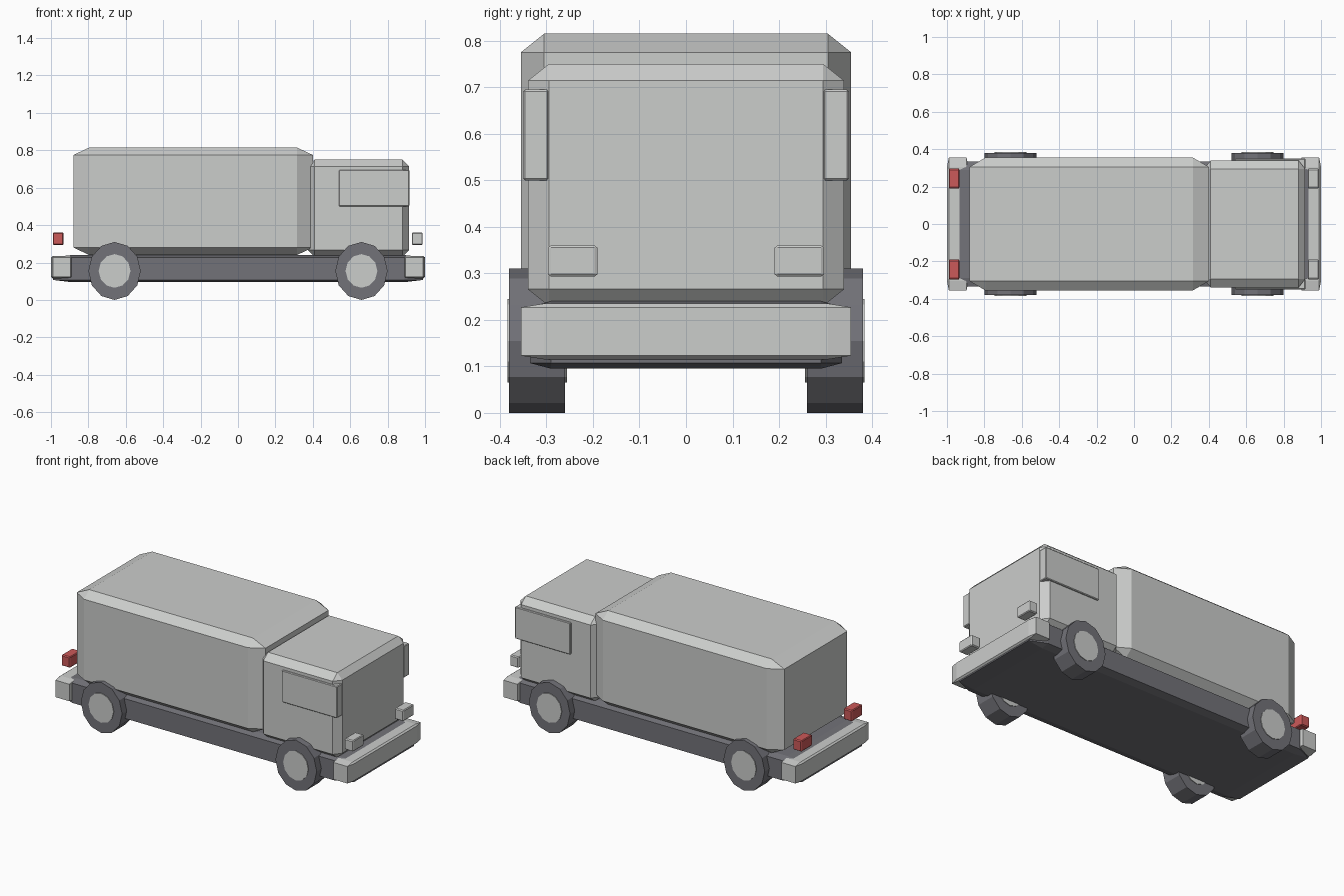
import bpy, bmesh, math
from mathutils import Vector

if "Cube" in bpy.data.objects:
    bpy.data.objects.remove(bpy.data.objects["Cube"])


def material(name, rgb):
    m = bpy.data.materials.new(name)
    m.use_nodes = True
    m.diffuse_color = (*rgb, 1)
    m.node_tree.nodes["Principled BSDF"].inputs["Base Color"].default_value = (*rgb, 1)
    return m


light_grey = material("light grey", (0.6, 0.61, 0.6))
dark_grey = material("dark grey", (0.17, 0.17, 0.19))
red = material("red", (0.6, 0.1, 0.1))


def finish(name, bm, mat):
    bmesh.ops.recalc_face_normals(bm, faces=bm.faces)
    mesh = bpy.data.meshes.new(name)
    bm.to_mesh(mesh)
    bm.free()
    mesh.materials.append(mat)
    obj = bpy.data.objects.new(name, mesh)
    bpy.context.collection.objects.link(obj)
    return obj


def box(name, mat, x, y, z, chamfer):
    """Box between x, y, z ranges; every edge cut by its own amount per axis."""
    low, high = Vector((x[0], y[0], z[0])), Vector((x[1], y[1], z[1]))
    mid, half = (low + high) / 2, (high - low) / 2
    bm = bmesh.new()
    for sx in (-1, 1):
        for sy in (-1, 1):
            for sz in (-1, 1):
                signs = (sx, sy, sz)
                for full in range(3):
                    # each corner becomes three points, one on each face
                    bm.verts.new([mid[i] + signs[i] * (half[i] - (0 if i != full else chamfer[i]))
                                  for i in range(3)] if name == "" else
                                 [mid[i] + signs[i] * (half[i] - (0 if i == full else chamfer[i]))
                                  for i in range(3)])
    hull = bmesh.ops.convex_hull(bm, input=bm.verts)
    bmesh.ops.dissolve_limit(bm, angle_limit=0.01, verts=bm.verts, edges=bm.edges)
    return finish(name, bm, mat)


def disc(name, mat, x, y, z, rx, rz, width):
    """Twelve-sided disc with its axle along y and a corner at the bottom."""
    bm = bmesh.new()
    bmesh.ops.create_cone(bm, cap_ends=True, segments=12, radius1=1, radius2=1, depth=1)
    for v in bm.verts:
        a, b, c = v.co
        v.co = (x + a * rx, y + c * width, z + b * rz)
    return finish(name, bm, mat)


# Chassis, cargo body and cab
box("chassis", dark_grey, (-0.99, 0.99), (-0.335, 0.335), (0.095, 0.24), (0.1, 0.045, 0.012))
box("cargo_body", light_grey, (-0.88, 0.4), (-0.355, 0.355), (0.24, 0.815), (0.085, 0.05, 0.04))
box("cab", light_grey, (0.375, 0.915), (-0.34, 0.34), (0.23, 0.75), (0.035, 0.045, 0.036))

# Bumpers at both ends
for name, x in (("front_bumper", (0.885, 1.0)), ("rear_bumper", (-1.0, -0.885))):
    box(name, light_grey, x, (-0.355, 0.355), (0.115, 0.235), (0.01, 0.05, 0.008))

# Paired parts on the left and right of the vehicle
for side, s in (("near", -1), ("far", 1)):
    box(side + "_window", light_grey, (0.54, 0.916), sorted((s * 0.295, s * 0.35)),
        (0.5, 0.695), (0.004, 0.004, 0.004))
    lamp_y = sorted((s * 0.19, s * 0.297))
    box(side + "_headlight", light_grey, (0.93, 0.987), lamp_y, (0.293, 0.36), (0.004, 0.007, 0.005))
    box(side + "_tail_light", red, (-0.99, -0.933), lamp_y, (0.293, 0.36), (0.004, 0.007, 0.005))
    for end, x in (("front", 0.66), ("rear", -0.66)):
        disc(f"{side}_{end}_tyre", dark_grey, x, s * 0.32, 0.155, 0.14, 0.155, 0.12)
        disc(f"{side}_{end}_hub", light_grey, x, s * 0.32, 0.155, 0.085, 0.09, 0.128)
